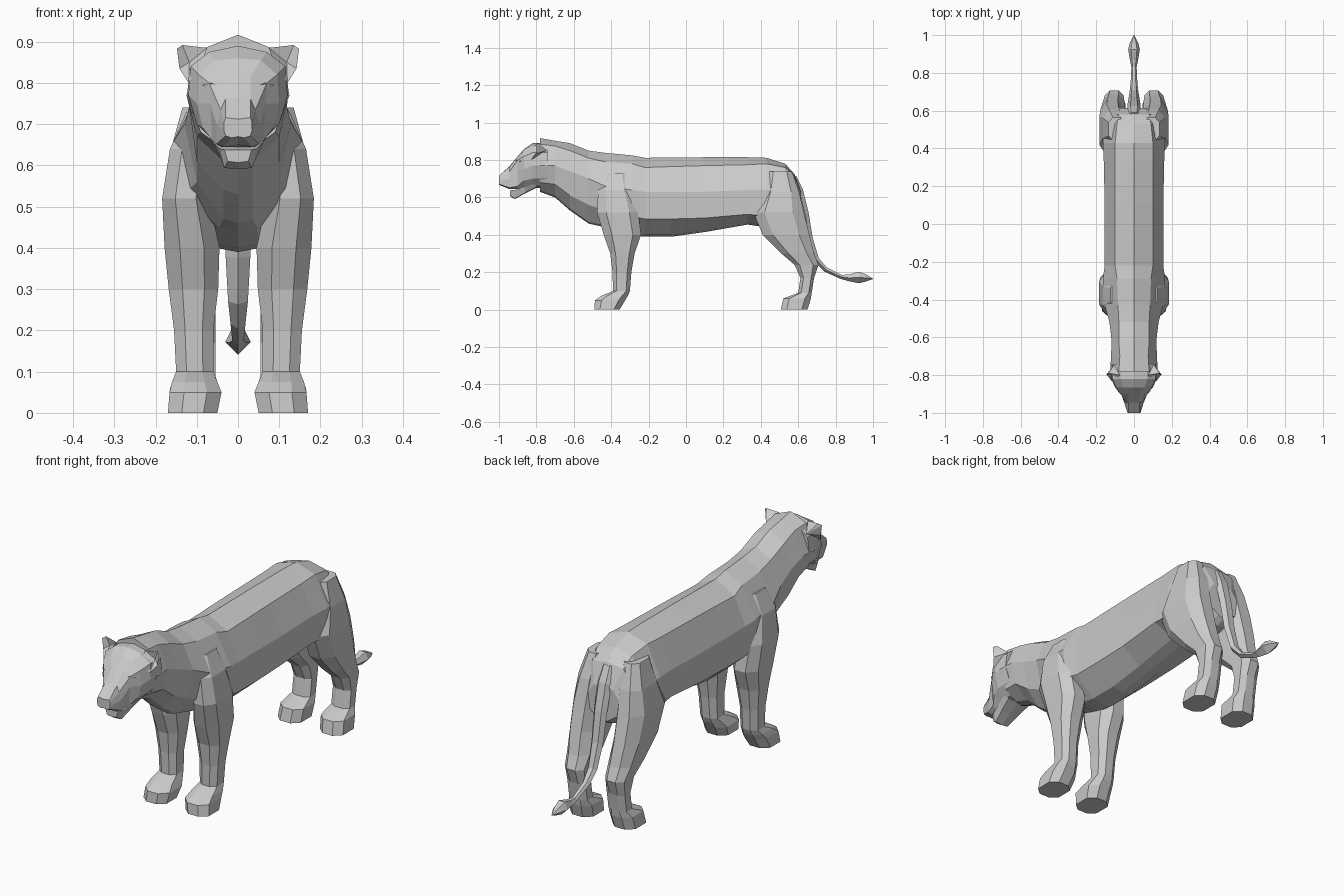
import bpy, bmesh, math

fur = bpy.data.materials.new("grey")
fur.diffuse_color = (0.6, 0.6, 0.6, 1)


def finish(name, bm):
    bmesh.ops.remove_doubles(bm, verts=bm.verts, dist=1e-5)
    bmesh.ops.recalc_face_normals(bm, faces=bm.faces)
    me = bpy.data.meshes.new(name)
    bm.to_mesh(me)
    bm.free()
    me.materials.append(fur)
    ob = bpy.data.objects.new(name, me)
    bpy.context.collection.objects.link(ob)
    return ob


def loft(name, rings):
    """Skin a list of equal-length point rings and cap both ends."""
    bm = bmesh.new()
    vs = [[bm.verts.new(p) for p in r] for r in rings]
    n = len(vs[0])
    for a, b in zip(vs, vs[1:]):
        for i in range(n):
            j = (i + 1) % n
            bm.faces.new((a[i], a[j], b[j], b[i]))
    bm.faces.new(vs[0])
    bm.faces.new(vs[-1])
    return finish(name, bm)


def mirrored(y, half):
    """Closed ring from a half profile whose first and last points lie on x = 0."""
    return [(x, y, z) for x, z in half] + [(-x, y, z) for x, z in half[-2:0:-1]]


# Torso, neck and mane hood: y, top z, then width/height of back edge, flank, underside, and keel z
body = [
    (.615, .64, .05, .62, .08, .58, .07, .50, .46),
    (.58, .725, .08, .715, .145, .62, .12, .50, .44),
    (.53, .78, .09, .76, .155, .64, .14, .50, .43),
    (.43, .812, .10, .78, .165, .64, .16, .50, .44),
    (.33, .815, .10, .775, .16, .64, .155, .51, .455),
    (.10, .815, .10, .77, .155, .63, .15, .49, .415),
    (-.08, .813, .10, .765, .155, .63, .15, .485, .39),
    (-.22, .812, .10, .76, .155, .63, .15, .485, .39),
    (-.29, .825, .09, .78, .165, .64, .155, .50, .40),
    (-.43, .838, .085, .79, .155, .66, .13, .53, .44),
    (-.52, .85, .08, .81, .13, .70, .10, .56, .46),
    (-.62, .89, .08, .85, .118, .74, .10, .61, .53),
    (-.70, .903, .075, .875, .122, .77, .10, .67, .60),
    (-.78, .917, .08, .885, .125, .77, .09, .68, .63)]
loft("body", [mirrored(y, [(0, zt), (ws, zs), (wm, zm), (wl, zl), (wl * .35, zb + .01), (0, zb)])
              for y, zt, ws, zs, wm, zm, wl, zl, zb in body])

# Head: skull, brow, cheeks and muzzle
head = [
    (-.74, [(0, .89), (.07, .875), (.115, .84), (.124, .77), (.10, .70), (.06, .66), (0, .65)]),
    (-.82, [(0, .89), (.07, .875), (.115, .84), (.12, .77), (.10, .70), (.06, .66), (0, .65)]),
    (-.865, [(0, .86), (.055, .855), (.095, .82), (.10, .75), (.085, .69), (.05, .65), (0, .64)]),
    (-.90, [(0, .82), (.03, .815), (.07, .80), (.068, .75), (.062, .66), (.04, .645), (0, .645)]),
    (-.945, [(0, .765), (.03, .762), (.042, .735), (.052, .70), (.052, .652), (.035, .645), (0, .65)]),
    (-1.0, [(0, .712), (.03, .716), (.034, .705), (.034, .685), (.03, .672), (.015, .667), (0, .67)])]
loft("head", [mirrored(y, h) for y, h in head])

# Lower jaw
loft("jaw", [mirrored(y, [(0, t), (w, t), (w * .75, b), (0, b - .003)])
             for y, w, t, b in [(-.80, .075, .68, .655), (-.86, .06, .655, .625),
                                (-.915, .045, .64, .594), (-.94, .033, .638, .61)]])


def leg(name, s, rows):
    """Chamfered box rings: z, front y, back y, inner x, outer x."""
    rings = []
    for z, y0, y1, x0, x1 in rows:
        cx, cy = (x1 - x0) * .28, (y1 - y0) * .22
        rings.append([(s * x, y, z) for x, y in (
            (x0 + cx, y0), (x1 - cx, y0), (x1, y0 + cy), (x1, y1 - cy),
            (x1 - cx, y1), (x0 + cx, y1), (x0, y1 - cy), (x0, y0 + cy))])
    return loft(name, rings)


front_rows = [
    (.73, -.44, -.31, .05, .125), (.64, -.47, -.29, .06, .165), (.52, -.475, -.255, .07, .184),
    (.40, -.44, -.24, .045, .178), (.30, -.405, -.275, .048, .168), (.20, -.393, -.292, .06, .155),
    (.10, -.39, -.30, .06, .15), (.075, -.45, -.31, .05, .16), (.05, -.487, -.325, .04, .166),
    (0, -.49, -.355, .05, .17)]
hind_rows = [
    (.74, .44, .565, .05, .135), (.63, .41, .605, .045, .165), (.52, .36, .63, .045, .183),
    (.40, .41, .66, .05, .178), (.30, .51, .685, .05, .165), (.24, .58, .708, .055, .155),
    (.17, .612, .685, .055, .15), (.09, .60, .672, .055, .15), (.06, .52, .668, .045, .165),
    (0, .507, .65, .05, .17)]

for side, s in (("left", 1), ("right", -1)):
    leg("front_leg_" + side, s, front_rows)
    leg("hind_leg_" + side, s, hind_rows)

    # Ear: cupped outline joined to a rear point and a sunken centre
    bm = bmesh.new()
    rim = [bm.verts.new((s * x, y, z)) for x, y, z in (
        (.075, -.80, .885), (.135, -.79, .892), (.148, -.80, .883),
        (.142, -.80, .835), (.12, -.83, .80), (.09, -.835, .84))]
    back = bm.verts.new((s * .105, -.745, .85))
    cup = bm.verts.new((s * .118, -.785, .85))
    for a, b in zip(rim, rim[1:] + rim[:1]):
        bm.faces.new((a, b, back))
        bm.faces.new((b, a, cup))
    finish("ear_" + side, bm)

    # Eyelid: small wedge under the brow
    bm = bmesh.new()
    p = [bm.verts.new((s * x, y, z)) for x, y, z in (
        (.04, -.905, .79), (.065, -.908, .80), (.088, -.885, .795), (.062, -.902, .783), (.065, -.87, .79))]
    for i in range(4):
        bm.faces.new((p[i], p[(i + 1) % 4], p[4]))
    bm.faces.new(p[:4])
    finish("eyelid_" + side, bm)

# Tail with tuft: y, z, half width, half thickness, tilt of the path
tail = [(.575, .71, .03, .015, -70), (.605, .64, .036, .02, -75), (.635, .52, .034, .02, -78),
        (.66, .38, .03, .018, -75), (.695, .27, .024, .016, -65), (.745, .215, .018, .013, -35),
        (.83, .175, .014, .011, -15), (.87, .17, .022, .018, 0), (.925, .172, .031, .031, 0),
        (.96, .17, .022, .02, 0), (1.0, .165, .001, .001, 0)]
rings = []
for y, z, w, t, deg in tail:
    ny, nz = -math.sin(math.radians(deg)) * t, math.cos(math.radians(deg)) * t
    rings.append([(w * .5, y + ny, z + nz), (w, y, z), (0, y - ny, z - nz),
                  (-w, y, z), (-w * .5, y + ny, z + nz)])
loft("tail", rings)
